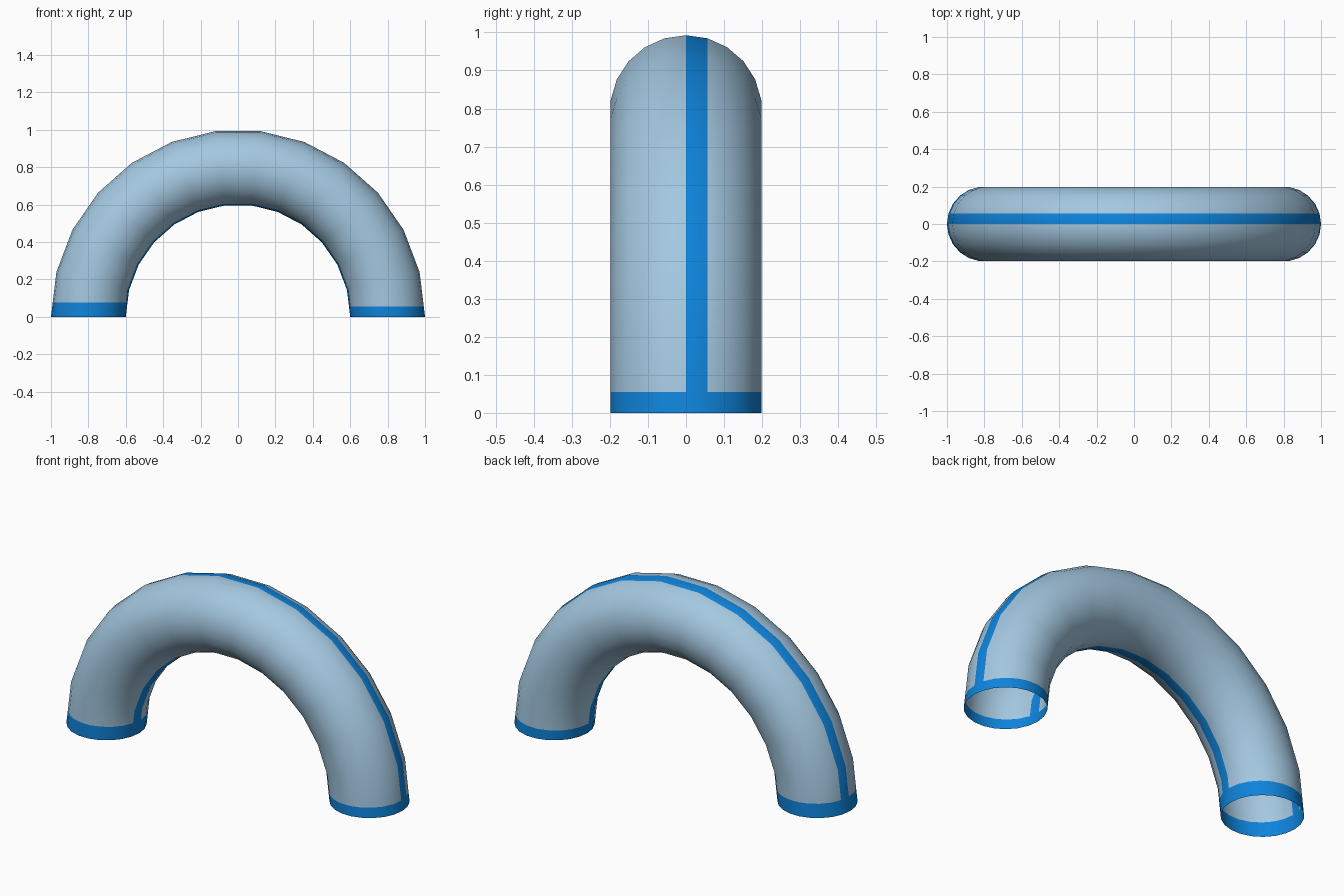
import bpy
import bmesh
from math import pi, cos, sin, atan2, hypot

RING, TUBE = 0.8, 0.2          # arch radius and tube radius
SIDES, STEPS = 22, 13          # sides around the tube, steps along the arch
BAND_RIGHT, BAND_LEFT = 0.055, 0.076   # band heights at +x and -x

cube = bpy.data.objects.get("Cube")
if cube:
    bpy.data.objects.remove(cube)


def make_material(name, color):
    mat = bpy.data.materials.new(name)
    mat.use_nodes = True
    mat.diffuse_color = color
    bsdf = mat.node_tree.nodes["Principled BSDF"]
    bsdf.inputs["Base Color"].default_value = color
    bsdf.inputs["Roughness"].default_value = 0.6
    return mat


pale = make_material("pale blue", (0.37, 0.575, 0.75, 1))
bright = make_material("bright blue", (0.0045, 0.23, 0.71, 1))

# Open tube: a circle swept through a half turn
bm = bmesh.new()
angles = [2 * pi * i / SIDES for i in range(SIDES)]
ring = [bm.verts.new((RING + TUBE * cos(a), TUBE * sin(a), 0)) for a in angles]
edges = [bm.edges.new((ring[i - 1], ring[i])) for i in range(SIDES)]
bmesh.ops.spin(bm, geom=ring + edges, cent=(0, 0, 0), axis=(0, -1, 0),
               angle=pi, steps=STEPS, use_duplicate=False)

# Cut the end band edge into each leg
for side, height in ((1, BAND_RIGHT), (-1, BAND_LEFT)):
    faces = [f for f in bm.faces if f.calc_center_median().x * side > 0.3]
    geom = set(faces)
    for f in faces:
        geom.update(f.edges)
        geom.update(f.verts)
    bmesh.ops.bisect_plane(bm, geom=list(geom), dist=1e-5,
                           plane_co=(0, 0, height), plane_no=(0, 0, 1))

bmesh.ops.recalc_face_normals(bm, faces=bm.faces)

# Colour the end bands and the two seam stripes on opposite sides of the tube
for f in bm.faces:
    c = f.calc_center_median()
    around = atan2(c.y, hypot(c.x, c.z) - RING) % pi
    stripe = around < 2 * pi / SIDES
    band = c.z < (BAND_RIGHT if c.x > 0 else BAND_LEFT)
    f.material_index = int(stripe or band)
    f.smooth = True

mesh = bpy.data.meshes.new("arched_tube")
bm.to_mesh(mesh)
bm.free()
mesh.materials.append(pale)
mesh.materials.append(bright)
tube = bpy.data.objects.new("arched_tube", mesh)
bpy.context.collection.objects.link(tube)
